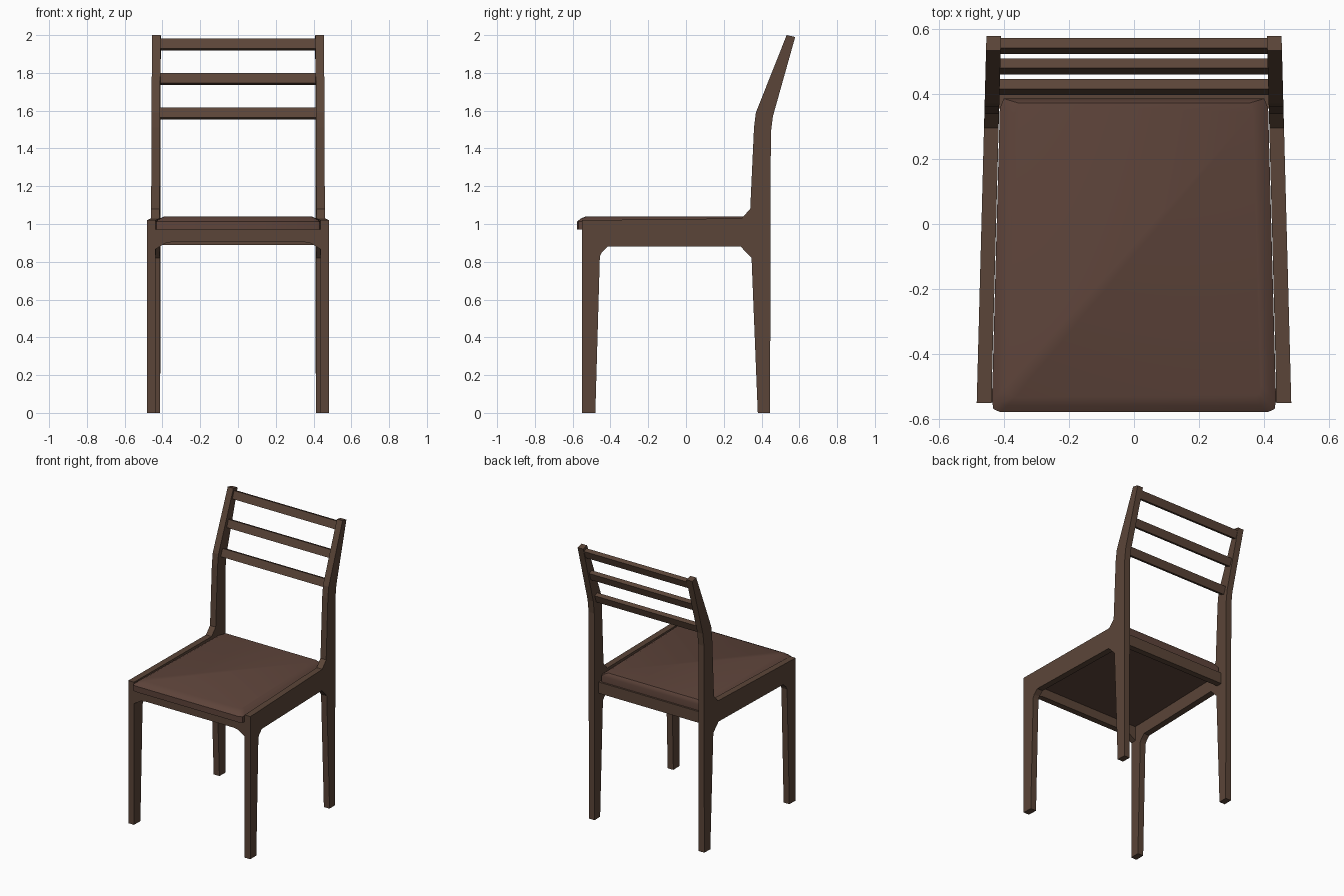
import bpy, bmesh, math
from mathutils import Vector, Matrix

if "Cube" in bpy.data.objects:
    bpy.data.objects.remove(bpy.data.objects["Cube"])


def material(name, rgb):
    m = bpy.data.materials.new(name)
    m.diffuse_color = (*rgb, 1.0)
    m.use_nodes = True
    m.node_tree.nodes["Principled BSDF"].inputs["Base Color"].default_value = m.diffuse_color
    return m


WOOD = material("brown wood", (0.105, 0.060, 0.040))
SEAT = material("seat brown", (0.112, 0.058, 0.043))


def loft(name, rings, mat):
    """Join matching closed rings of points into a capped solid."""
    bm = bmesh.new()
    loops = [[bm.verts.new(p) for p in ring] for ring in rings]
    n = len(loops[0])
    for a, b in zip(loops, loops[1:]):
        for i in range(n):
            j = (i + 1) % n
            bm.faces.new((a[i], a[j], b[j], b[i]))
    bm.faces.new(loops[0])
    bm.faces.new(loops[-1])
    bmesh.ops.recalc_face_normals(bm, faces=bm.faces)
    me = bpy.data.meshes.new(name)
    bm.to_mesh(me)
    bm.free()
    me.materials.append(mat)
    ob = bpy.data.objects.new(name, me)
    bpy.context.collection.objects.link(ob)
    return ob


def inner_x(y):
    """Inner face of the side frames, which converge to the back."""
    return 0.438 - 0.0265 * (y + 0.55)


# Side frames: front leg, side rail, back leg and raked post in one profile
profile = [(-0.55, 0), (-0.48, 0), (-0.456, 0.83), (-0.446, 0.85), (-0.415, 0.88),
           (0.29, 0.88), (0.347, 0.82), (0.38, 0), (0.445, 0), (0.449, 1.48),
           (0.46, 1.57), (0.578, 1.99), (0.533, 2.0), (0.37, 1.59), (0.36, 1.51),
           (0.34, 1.08), (0.295, 1.03), (-0.55, 1.02)]
for side, label in ((-1, "left"), (1, "right")):
    loft("side_frame_" + label,
         [[(side * (inner_x(y) + t), y, z) for y, z in profile] for t in (0, 0.045)],
         WOOD)

# Seat panel with clipped corners and a soft upper edge
outline = [(0.41, -0.578), (0.432, -0.568), (0.436, -0.54), (0.412, 0.355), (0.40, 0.385)]
outline += [(-x, y) for x, y in reversed(outline)]
rings = []
for z, inset in ((0.97, 0), (1.012, 0), (1.028, 0.02), (1.04, 0.046)):
    rings.append([(x - math.copysign(inset, x),
                   y - math.copysign(inset if y < 0 else inset * 0.3, y), z)
                  for x, y in outline])
seat = loft("seat", rings, SEAT)

# Front rail with bracketed ends
arch = [(-0.44, 0.97), (-0.44, 0.865), (-0.415, 0.88), (-0.385, 0.898), (-0.35, 0.905)]
arch += [(-x, z) for x, z in reversed(arch)]
loft("front_rail", [[(x, y, z) for x, z in arch] for y in (-0.548, -0.505)], WOOD)

# Rear rail under the seat
loft("rear_rail", [[(s * 0.418, y, z) for y, z in
                    ((0.355, 0.89), (0.398, 0.89), (0.398, 0.97), (0.355, 0.97))]
                   for s in (-1, 1)], WOOD)

# Three tilted back slats
tilt = Matrix.Rotation(math.radians(-20), 3, 'X')
for i, (cy, cz) in enumerate(((0.42, 1.584), (0.484, 1.768), (0.546, 1.95))):
    ends = []
    for s in (-1, 1):
        ends.append([Vector((s * 0.418, cy, cz)) + tilt @ Vector((0, a * 0.016, b * 0.028))
                     for a, b in ((-1, -1), (1, -1), (1, 1), (-1, 1))])
    loft("back_slat_%d" % (i + 1), ends, WOOD)

# Soft shading on the seat edge only
bpy.ops.object.select_all(action='DESELECT')
seat.select_set(True)
bpy.context.view_layer.objects.active = seat
bpy.ops.object.shade_smooth_by_angle(angle=math.radians(35))
